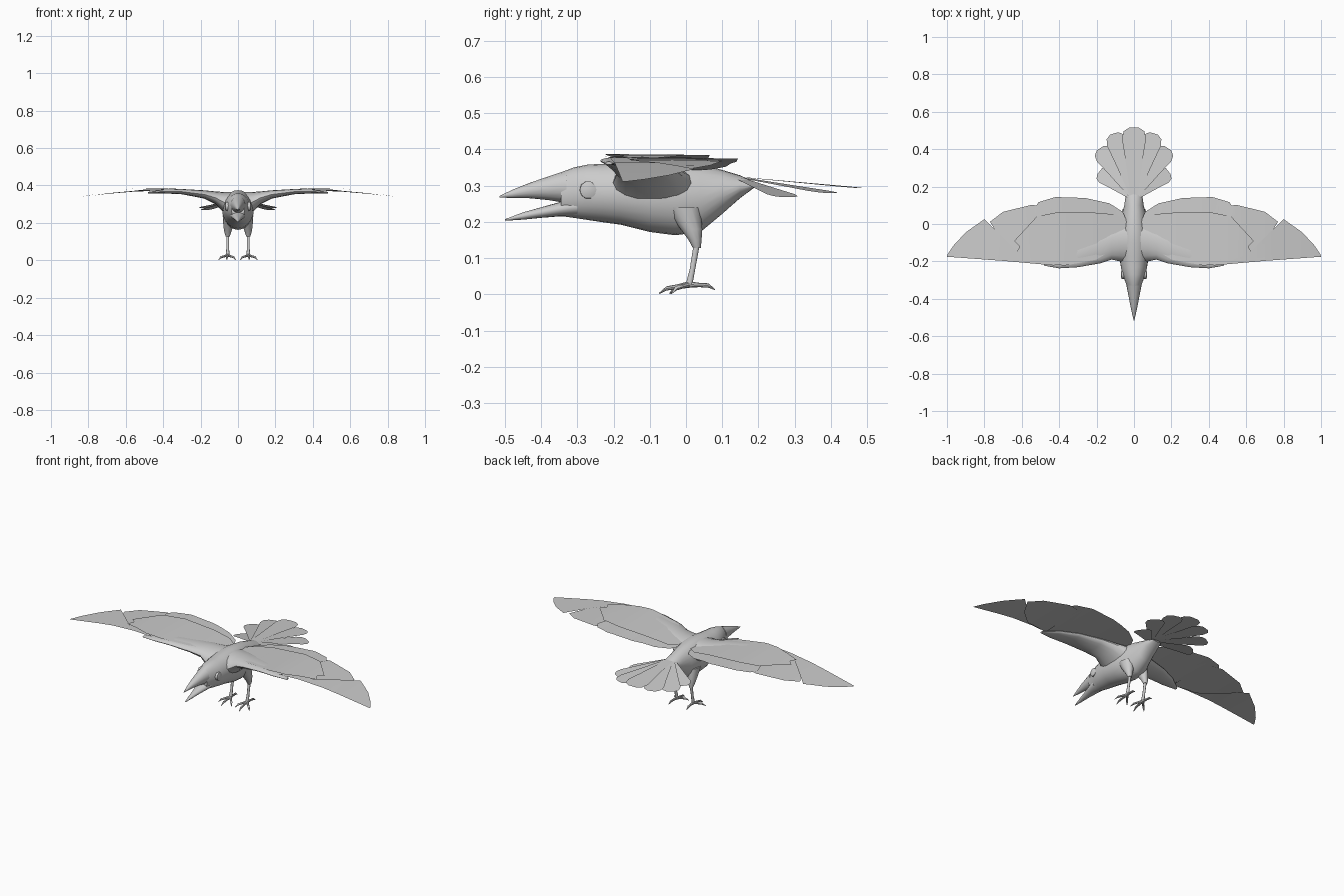
import bpy, bmesh, math
from mathutils import Vector as V

if "Cube" in bpy.data.objects:
    bpy.data.objects.remove(bpy.data.objects["Cube"])


def finish(name, bm, mirror=False, angle=40):
    me = bpy.data.meshes.new(name)
    bm.to_mesh(me)
    bm.free()
    ob = bpy.data.objects.new(name, me)
    bpy.context.collection.objects.link(ob)
    if mirror:
        ob.modifiers.new("mirror", 'MIRROR')
    bpy.ops.object.select_all(action='DESELECT')
    bpy.context.view_layer.objects.active = ob
    ob.select_set(True)
    bpy.ops.object.shade_smooth_by_angle(angle=math.radians(angle))
    return ob


def loft(name, sections, n=16, mirror=False):
    """Skin of elliptical sections: (centre, half axis u, half axis v)."""
    bm = bmesh.new()
    rings = []
    for c, u, v in sections:
        rings.append([bm.verts.new(V(c) + V(u) * math.cos(2 * math.pi * i / n)
                                   + V(v) * math.sin(2 * math.pi * i / n)) for i in range(n)])
    for a, b in zip(rings, rings[1:]):
        for i in range(n):
            j = (i + 1) % n
            bm.faces.new((a[i], a[j], b[j], b[i]))
    bm.faces.new(rings[0])
    bm.faces.new(rings[-1])
    bmesh.ops.recalc_face_normals(bm, faces=bm.faces)
    return finish(name, bm, mirror)


def along_y(rows):
    """Rows of y, top z, bottom z, half width."""
    return [((0, y, (t + b) / 2), (w, 0, 0), (0, 0, (t - b) / 2)) for y, t, b, w in rows]


# Body and head
loft("body", along_y([
    (-.345, .336, .216, .035), (-.31, .350, .211, .046), (-.27, .358, .205, .062),
    (-.23, .360, .199, .070), (-.18, .364, .192, .078), (-.10, .375, .172, .085),
    (-.03, .371, .163, .080), (.04, .360, .172, .068), (.10, .343, .222, .052),
    (.15, .328, .266, .045), (.195, .307, .299, .030)]), 24)

# Open beak
loft("upper_beak", along_y([
    (-.515, .271, .267, .002), (-.48, .288, .266, .010), (-.43, .308, .265, .021),
    (-.38, .325, .260, .030), (-.33, .342, .252, .040)]))
loft("lower_beak", along_y([
    (-.50, .207, .203, .003), (-.45, .226, .206, .012), (-.40, .240, .211, .022),
    (-.35, .254, .215, .034), (-.30, .270, .215, .042)]))

# Eyes
loft("eye", [((.045, -.27, .288), (0, .024, 0), (0, 0, .025)),
             ((.066, -.27, .288), (0, .023, 0), (0, 0, .024)),
             ((.070, -.27, .288), (0, .012, 0), (0, 0, .013))], 10, True)

# Wing arms
loft("wing_arm", [((x, y, z), (0, ry, 0), (0, 0, rz)) for x, y, z, ry, rz in [
    (.03, -.09, .295, .120, .070), (.075, -.095, .310, .105, .055),
    (.12, -.105, .334, .085, .034), (.18, -.13, .352, .080, .022),
    (.30, -.165, .367, .066, .014), (.40, -.192, .368, .045, .010),
    (.48, -.213, .362, .010, .004)]], 16, True)

# Wing feather layers, bent along the span
SPAN = [(0, .338), (.1, .352), (.2, .367), (.4, .380), (.55, .377),
        (.7, .363), (.8, .347), (1.01, .309)]


def span_z(x):
    for (a, za), (b, zb) in zip(SPAN, SPAN[1:]):
        if x <= b:
            return za + (zb - za) * (x - a) / (b - a)
    return SPAN[-1][1]


def wing_layer(name, pts, lift):
    bm = bmesh.new()
    bm.faces.new([bm.verts.new((x, y, 0)) for x, y in reversed(pts)])
    for k in range(1, 20):
        bmesh.ops.bisect_plane(bm, geom=bm.verts[:] + bm.edges[:] + bm.faces[:],
                               plane_co=(k * .05, 0, 0), plane_no=(1, 0, 0))
    for v in bm.verts:
        v.co.z = span_z(v.co.x) + lift - .04 * max(0, v.co.y) 
    for f in bm.faces:
        if f.normal.z < 0:
            f.normal_flip()
    bmesh.ops.recalc_face_normals(bm, faces=bm.faces)
    if sum(f.normal.z for f in bm.faces) < 0:
        bmesh.ops.reverse_faces(bm, faces=bm.faces)
    finish(name, bm, True)


wing_layer("inner_flight_feathers", [
    (.04, .02), (.06, .065), (.13, .11), (.26, .139), (.42, .144), (.51, .117),
    (.535, .08), (.50, -.02), (.45, -.20), (.30, -.20), (.12, -.14), (.05, -.06)], 0)
wing_layer("middle_flight_feathers", [
    (.48, .09), (.545, .103), (.70, .065), (.77, .012), (.70, -.10),
    (.60, -.19), (.45, -.215), (.46, 0)], -.005)
wing_layer("outer_flight_feathers", [
    (.80, .026), (.90, -.045), (.965, -.115), (.998, -.165), (1.0, -.175),
    (.70, -.197), (.42, -.222), (.50, -.17), (.62, -.15)], 0)
wing_layer("covert_feathers", [
    (.04, .015), (.05, -.06), (.10, -.13), (.20, -.19), (.37, -.222), (.46, -.215),
    (.63, -.155), (.61, -.12), (.64, -.09), (.52, .04), (.40, .065), (.20, .06), (.09, .05)], .007)


# Tail fan: rounded blades, dropping towards the sides
def tail_feather(name, deg, length, half, tip_z, mirror):
    a = math.radians(deg)
    bm = bmesh.new()
    outline = [(.02, .25), (.6, .75), (.85, 1), (.95, .85), (1, .4)]
    outline += [(t, -w) for t, w in reversed(outline)]
    vs = []
    for t, w in outline:
        d, s = t * length, w * half
        vs.append(bm.verts.new((d * math.sin(a) + s * math.cos(a),
                                .135 + d * math.cos(a) - s * math.sin(a),
                                .325 + (tip_z - .325) * t)))
    f = bm.faces.new(vs)
    f.normal_update()
    if f.normal.z < 0:
        f.normal_flip()
    finish(name, bm, mirror)


tail_feather("tail_feather_centre", 0, .38, .065, .305, False)
for i, (deg, length, half, z) in enumerate([
        (17, .365, .055, .293), (34, .325, .053, .279), (51, .235, .050, .268)]):
    tail_feather(f"tail_feather_side_{i + 1}", deg, length, half, z, True)

# Legs
loft("thigh", [((.05, -.01, .24), (.032, 0, 0), (0, .05, 0)),
               ((.052, .015, .18), (.026, 0, 0), (0, .030, 0)),
               ((.055, .025, .15), (.018, 0, 0), (0, .018, 0)),
               ((.055, .030, .128), (.011, 0, 0), (0, .011, 0))], 12, True)
loft("shin", [((.055, .030, .14), (.008, 0, 0), (0, .009, 0)),
              ((.055, .018, .07), (.007, 0, 0), (0, .008, 0)),
              ((.055, .008, .025), (.010, 0, 0), (0, .010, 0))], 10, True)

# Toes with claws
for name, tx, ty, tz in [("inner_toe", .012, -.045, .003), ("middle_toe", .06, -.075, .003),
                         ("outer_toe", .104, -.040, .003), ("back_toe", .06, .080, .014)]:
    start, tip = V((.055, .008, .027)), V((tx, ty, tz))
    side = (tip - start).cross(V((0, 0, 1))).normalized()
    loft(name, [(start.lerp(tip, t) + V((0, 0, h)), side * r, (0, 0, r))
                for t, h, r in [(0, 0, .009), (.4, .004, .006), (.75, .007, .006), (1, -.001, .0015)]],
         8, True)
